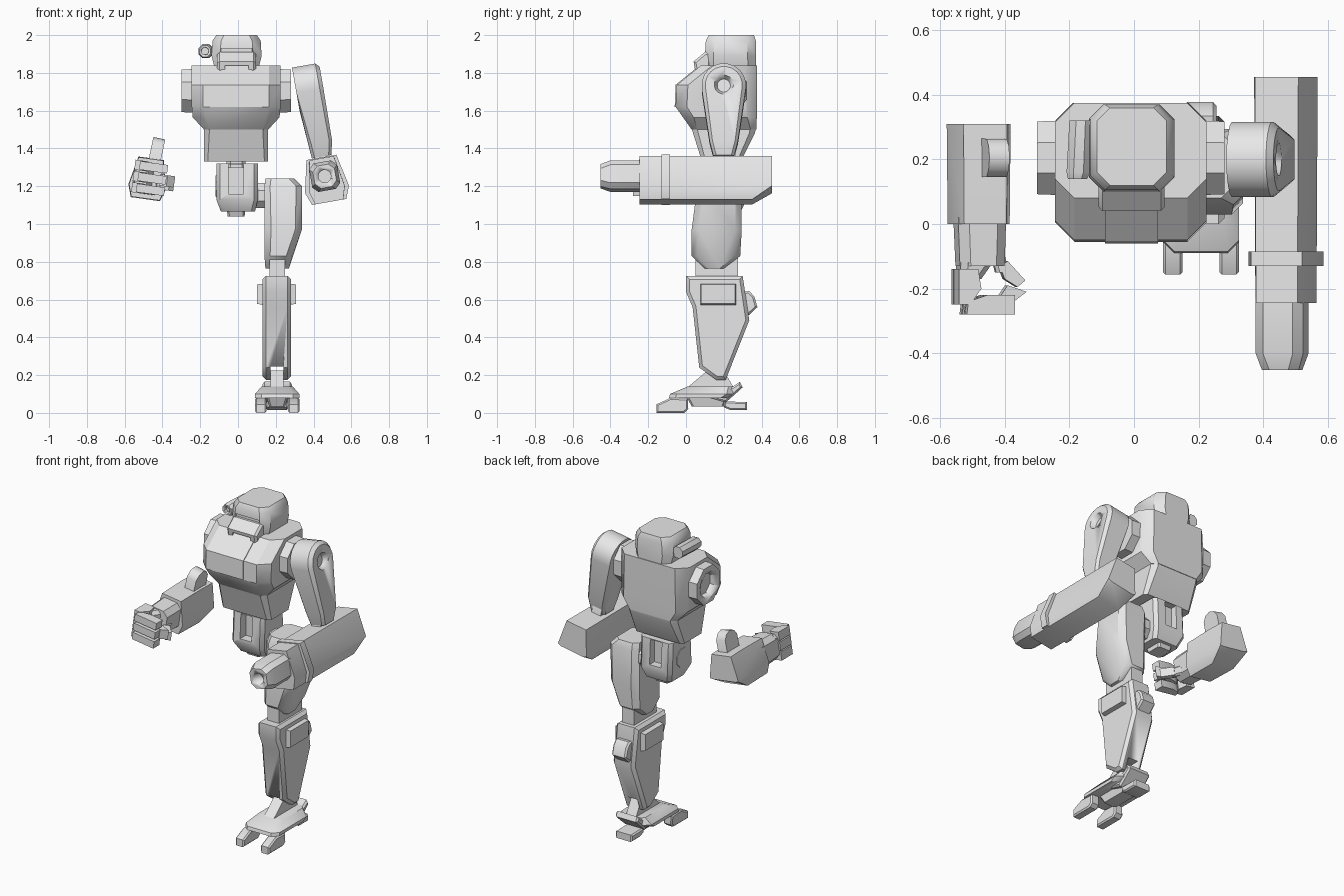
import bpy, bmesh, math
from mathutils import Matrix, Vector

if "Cube" in bpy.data.objects:
    bpy.data.objects.remove(bpy.data.objects["Cube"], do_unlink=True)

GREY = (0.8, 0.8, 0.8, 1)
mat = bpy.data.materials.new("plain_grey")
mat.use_nodes = True
mat.diffuse_color = GREY
mat.node_tree.nodes["Principled BSDF"].inputs["Base Color"].default_value = GREY


def finish(name, bm, smooth=38):
    bmesh.ops.recalc_face_normals(bm, faces=bm.faces)
    me = bpy.data.meshes.new(name)
    bm.to_mesh(me)
    bm.free()
    me.materials.append(mat)
    for p in me.polygons:
        p.use_smooth = True
    me.set_sharp_from_angle(angle=math.radians(smooth))
    ob = bpy.data.objects.new(name, me)
    bpy.context.scene.collection.objects.link(ob)
    return ob


def hull(name, *rings, move=None, smooth=38):
    """Solid wrapped around rings of points."""
    bm = bmesh.new()
    for p in (p for r in rings for p in r):
        bm.verts.new(p)
    res = bmesh.ops.convex_hull(bm, input=bm.verts)
    junk = {v for k in ("geom_interior", "geom_unused") for v in res[k]
            if isinstance(v, bmesh.types.BMVert)}
    bmesh.ops.delete(bm, geom=list(junk), context='VERTS')
    bmesh.ops.dissolve_limit(bm, angle_limit=0.03, verts=bm.verts, edges=bm.edges)
    if move:
        bm.transform(move)
    return finish(name, bm, smooth)


def to_axis(axis, h, a, b):
    return {'X': (h, a, b), 'Y': (a, h, b), 'Z': (a, b, h)}[axis]


def rect(h, a0, a1, b0, b1, c=0.0, axis='Z'):
    """Rectangle with cut corners, across an axis at height h."""
    pts = [(a0 + c, b0), (a1 - c, b0), (a1, b0 + c), (a1, b1 - c),
           (a1 - c, b1), (a0 + c, b1), (a0, b1 - c), (a0, b0 + c)]
    return [to_axis(axis, h, a, b) for a, b in dict.fromkeys(pts)]


def disc(h, a, b, r, n=8, axis='X'):
    return [to_axis(axis, h, a + r * math.cos((i + .5) * math.tau / n),
                    b + r * math.sin((i + .5) * math.tau / n)) for i in range(n)]


def side_prism(name, profile, x0, x1, bevel=0.0):
    """Side profile of (y, z) points pushed across x, rims chamfered."""
    bm = bmesh.new()
    f = bm.faces.new([bm.verts.new((x0, y, z)) for y, z in profile])
    ext = bmesh.ops.extrude_face_region(bm, geom=[f], use_keep_orig=True)["geom"]
    top = [v for v in ext if isinstance(v, bmesh.types.BMVert)]
    bmesh.ops.translate(bm, verts=top, vec=(x1 - x0, 0, 0))
    bmesh.ops.recalc_face_normals(bm, faces=bm.faces)
    if bevel:
        rim = [e for e in bm.edges if abs(e.verts[0].co.x - e.verts[1].co.x) < 1e-5]
        bmesh.ops.bevel(bm, geom=rim, offset=bevel, segments=1, affect='EDGES')
    return finish(name, bm)


def cut(target, *rings, move=None):
    c = hull(target.name + "_cutter", *rings, move=move)
    c.hide_render = True
    c.hide_set(True)
    m = target.modifiers.new("cut", 'BOOLEAN')
    m.operation, m.object, m.solver = 'DIFFERENCE', c, 'EXACT'


def frame(x, y, z, tilt):
    return Matrix.Translation((x, y, z)) @ Matrix.Rotation(math.radians(tilt), 4, 'Y')


# Torso
hull("chest",
     rect(1.84, -.245, .225, .08, .375, .06),
     rect(1.735, -.245, .225, -.05, .375, .06),
     rect(1.62, -.245, .225, -.055, .375, .06),
     rect(1.565, -.24, .22, -.01, .375, .05),
     rect(1.50, -.18, .16, .03, .372, .03), smooth=30)
side_prism("chest_panel", [(.075, 1.842), (-.055, 1.737), (-.06, 1.62), (.1, 1.62)],
           -.09, .075)
hull("abdomen", rect(1.52, -.18, .16, .025, .372, .03),
     rect(1.48, -.18, .16, .04, .365, .03), rect(1.33, -.18, .16, .085, .29, .02))

# Head
head = hull("head", rect(1.83, -.125, .11, .105, .37, .04),
            rect(1.89, -.14, .125, .1, .37, .045),
            rect(1.97, -.135, .12, .105, .37, .045),
            rect(2.0, -.115, .1, .12, .36, .04))
cut(head, rect(.05, -.1, .085, 1.89, 1.93, axis='Y'), rect(.115, -.09, .075, 1.89, 1.93, axis='Y'))
jaw = side_prism("jaw", [(.13, 1.91), (.1, 1.91), (.04, 1.86), (.05, 1.8), (.13, 1.79)],
                 -.11, .095, .012)
cut(jaw, rect(0, -.07, .055, 1.75, 1.84, axis='Y'), rect(.07, -.07, .055, 1.75, 1.84, axis='Y'))
scope = hull("head_scope", disc(.14, -.175, 1.915, .032, axis='Y'),
             disc(.16, -.172, 1.915, .04, axis='Y'), disc(.32, -.165, 1.915, .038, axis='Y'))
cut(scope, disc(.1, -.175, 1.915, .02, axis='Y'), disc(.16, -.175, 1.915, .02, axis='Y'))

# Shoulder sockets
for name, x0, x1 in (("right", -.30, -.23), ("left", .28, .21)):
    s = hull(name + "_shoulder_socket", disc(x0, .205, 1.705, .122),
             disc(x1, .205, 1.705, .125))
    if name == "right":
        cut(s, disc(x0 - .02, .205, 1.705, .085), disc(x0 + .04, .205, 1.705, .075))

# Left upper arm, swung outward
arm = frame(.375, .2, 1.725, -10)
upper = hull("left_upper_arm", disc(-.07, 0, 0, .118, 20), disc(.055, 0, 0, .118, 20),
             disc(.075, 0, 0, .098, 20), rect(-.30, -.055, .072, -.075, .075, .015),
             rect(-.375, -.05, .055, -.055, .055, .015), move=arm)
cut(upper, disc(.045, 0, 0, .035, 16), disc(.1, 0, 0, .065, 16), move=arm)

# Forearms share a wedge section; the left one carries a cannon
WEDGE = [(-.068, .115), (.068, .115), (.1, -.05), (.078, -.12), (-.078, -.12), (-.1, -.05)]


def wedge(y, sx=1.0, sz=1.0, lift=0.0):
    return [(x * sx, y, max(z * sz, lift - .12)) for x, z in WEDGE]


left = frame(.462, 0, 1.235, -10)
right = frame(-.475, 0, 1.242, 8)
hull("cannon_body", wedge(-.245, .96), wedge(.35), wedge(.455, 1, 1, .06), move=left)
hull("cannon_ring", wedge(-.13, 1.18, 1.04), wedge(-.085, 1.18, 1.04), move=left)
muzzle = hull("cannon_muzzle", rect(-.23, -.075, .075, -.058, .095, .028, 'Y'),
              rect(-.40, -.075, .075, -.058, .095, .028, 'Y'),
              rect(-.452, -.058, .058, -.042, .078, .028, 'Y'), move=left)
cut(muzzle, disc(-.5, 0, .018, .034, 12, 'Y'), disc(-.38, 0, .018, .034, 12, 'Y'), move=left)
hull("right_forearm", wedge(0, .97, .9), wedge(.2, 1, .93), wedge(.31, 1, .9, .07), move=right)

# Elbow tabs on both forearms
for name, s in (("left", 1), ("right", -1)):
    hull(name + "_elbow_tab", disc(-.032, .205, .075, .062, 10),
         disc(.032, .205, .075, .062, 10), rect(-.07, -.032, .032, .145, .265),
         move=frame(s * .445, 0, 1.32, -s * 12))

# Right hand
hull("right_wrist", rect(.02, -.078, .072, -.085, .085, .03, 'Y'),
     rect(-.13, -.072, .068, -.08, .08, .03, 'Y'), move=right)
hull("right_palm", rect(-.12, -.07, .03, -.07, .075, .02, 'Y'),
     rect(-.17, -.07, -.005, -.065, .07, .02, 'Y'), move=right)


def finger(name, path, z0, z1):
    hull(name, [(x, y, z0) for x, y in path], [(x, y, z1) for x, y in path], move=right)


for i in range(3):
    z0, z1 = -.085 + i * .06, -.032 + i * .06
    finger(f"finger_{i}_base", [(-.08, -.14), (-.08, -.25), (-.045, -.25), (-.01, -.2), (-.02, -.14)], z0, z1)
    finger(f"finger_{i}_middle", [(-.055, -.28), (-.05, -.24), (.01, -.22), (.095, -.22), (.095, -.28)],
           z0 + .004, z1 - .004)
finger("finger_tip", [(.06, -.22), (.08, -.19), (.14, -.21), (.1, -.24)], -.03, .03)
finger("thumb", [(.06, -.13), (.085, -.115), (.14, -.175), (.115, -.195), (.075, -.17)], -.05, .0)
hull("thumb_base", rect(-.07, .03, .07, -.06, .0, .01, 'Y'),
     rect(-.15, .05, .09, -.05, .0, .01, 'Y'), move=right)

# Pelvis with open slots front and back
pelvis = hull("pelvis", rect(1.32, -.115, .105, .1, .31, .02),
              rect(1.13, -.115, .105, .09, .32, .02),
              rect(1.065, -.09, .09, .13, .29, .02))
for y0, y1 in ((0, .15), (.27, .4)):
    cut(pelvis, rect(1.16, -.05, .03, y0, y1), rect(1.315, -.05, .03, y0, y1))
hull("pelvis_base", rect(1.04, -.055, .035, .16, .26, .01), rect(1.09, -.06, .04, .14, .28, .01))
hull("waist", rect(1.3, -.06, .04, .14, .26, .02), rect(1.36, -.06, .04, .14, .26, .02))
hull("left_hip_joint", disc(.09, .2, 1.15, .072), disc(.17, .2, 1.15, .072))
hull("right_hip_cap", disc(-.118, .2, 1.2, .06), disc(-.09, .2, 1.2, .07))

# Left leg
hull("thigh", rect(1.24, .145, .30, .08, .28, .03), rect(1.2, .14, .338, .06, .295, .03),
     rect(.97, .14, .338, .03, .295, .035), rect(.83, .14, .285, .03, .287, .03),
     rect(.765, .145, .27, .1, .2, .02))
hull("knee", rect(.68, .168, .25, .05, .275), rect(.82, .168, .25, .05, .275))
shin = side_prism("shin", [(0, .725), (0, .64), (.035, .56), (.07, .24), (.16, .175),
                           (.21, .175), (.335, .49), (.3, .725)], .13, .28, .018)
cut(shin, rect(.1, .172, .24, -.1, .5), rect(.245, .172, .24, -.1, .5))
for name, x0, x1 in (("outer", .27, .307), ("inner", .14, .1)):
    hull(name + "_knee_pad", rect(x0, .075, .265, .57, .685, axis='X'),
         rect(x1, .08, .26, .578, .68, axis='X'))
side_prism("calf_pad", [(.29, .64), (.335, .645), (.362, .615), (.378, .56), (.33, .515), (.29, .52)],
           .155, .255, .01)

# Left foot
side_prism("ankle", [(.115, .225), (.2, .225), (.26, .12), (-.01, .12), (.02, .145)], .172, .24)
hull("foot", rect(.08, .09, .325, -.09, .22, .035), rect(.1, .09, .325, -.085, .25, .035),
     rect(.14, .125, .29, .01, .25, .025))
side_prism("heel_spur", [(.12, .08), (.21, .055), (.25, .09), (.3, .135), (.285, .165), (.24, .135), (.12, .135)],
           .13, .285, .01)
hull("sole", rect(.035, .165, .25, .03, .2, .01), rect(.09, .15, .265, .0, .22, .01))
for name, x0 in (("outer", .265), ("inner", .09)):
    side_prism(name + "_toe", [(-.157, 0), (-.157, .045), (-.08, .08), (.01, .075), (.012, .02), (-.01, 0)],
               x0, x0 + .06, .008)
side_prism("heel_toe", [(.2, .03), (.235, .015), (.322, .015), (.322, .058), (.2, .06)],
           .15, .265, .008)
